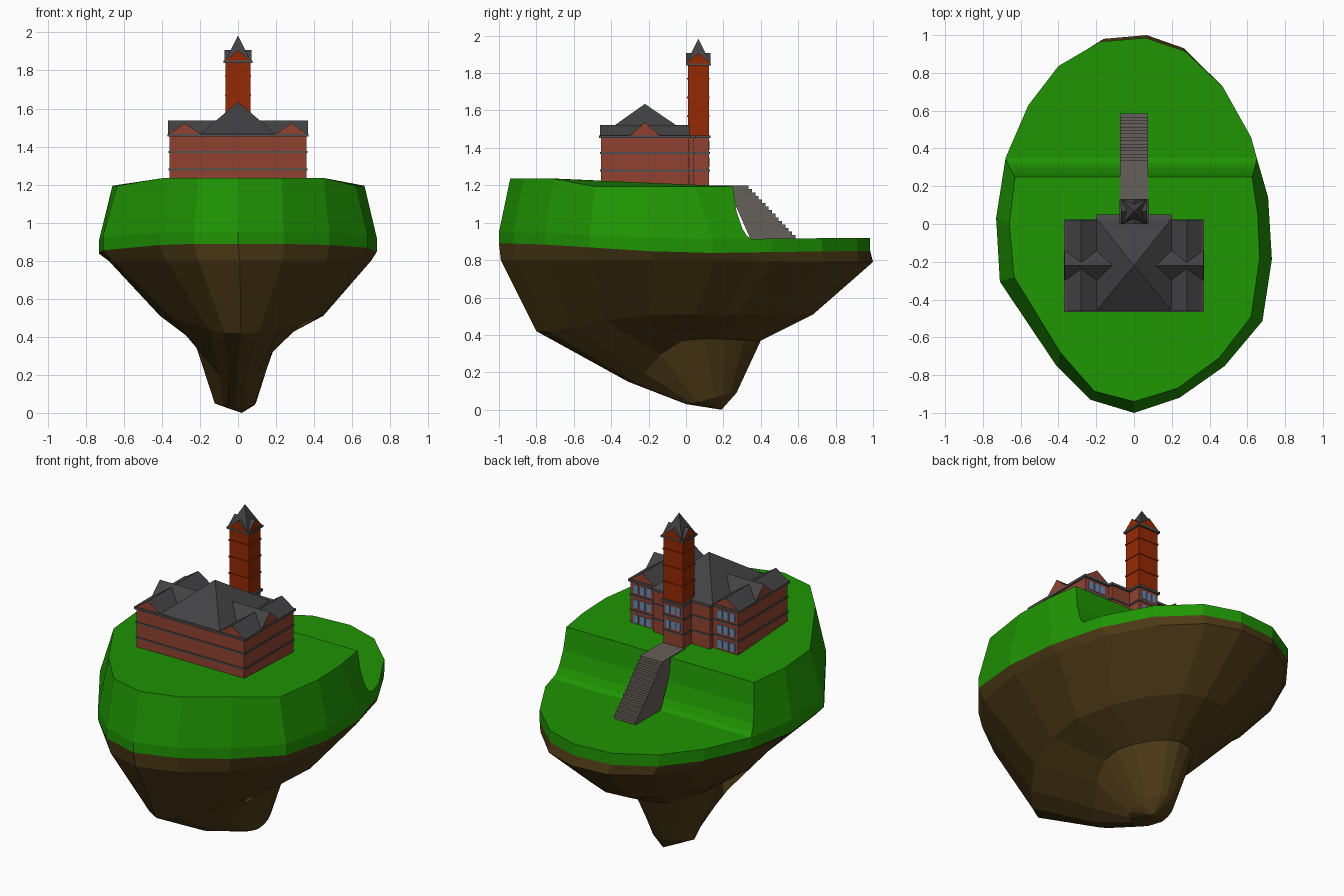
import bpy, bmesh
from mathutils import Vector

if "Cube" in bpy.data.objects:
    bpy.data.objects.remove(bpy.data.objects["Cube"])


def mat(name, c):
    m = bpy.data.materials.new(name)
    m.diffuse_color = (*c, 1)
    m.use_nodes = True
    m.node_tree.nodes["Principled BSDF"].inputs["Base Color"].default_value = m.diffuse_color
    return m


GRASS = mat("grass", (0.014, 0.3, 0.001))
ROCK = mat("rock", (0.075, 0.043, 0.008))
BRICK = mat("brick", (0.28, 0.055, 0.03))
RED = mat("tower_brick", (0.3, 0.022, 0.001))
ROOF = mat("slate", (0.055, 0.055, 0.058))
TRIM = mat("trim", (0.08, 0.08, 0.08))
STONE = mat("stone", (0.13, 0.115, 0.1))
GLASS = mat("glass", (0.12, 0.27, 0.5))


def finish(name, bm, *mats):
    bmesh.ops.recalc_face_normals(bm, faces=bm.faces)
    me = bpy.data.meshes.new(name)
    bm.to_mesh(me)
    bm.free()
    for m in mats:
        me.materials.append(m)
    ob = bpy.data.objects.new(name, me)
    bpy.context.collection.objects.link(ob)
    return ob


def add_box(bm, x0, x1, y0, y1, z0, z1):
    for v in bmesh.ops.create_cube(bm, size=1)["verts"]:
        v.co = Vector((x0 + (v.co.x + .5) * (x1 - x0), y0 + (v.co.y + .5) * (y1 - y0),
                       z0 + (v.co.z + .5) * (z1 - z0)))


def boxes(name, m, specs):
    bm = bmesh.new()
    for s in specs:
        add_box(bm, *s)
    return finish(name, bm, m)


def gable(name, cx, cy, half_w, half_len, z0, z1, along_x, end_mat):
    """Gable roof prism with brick end triangles."""
    bm = bmesh.new()
    ends = []
    for s in (-half_len, half_len):
        pts = [(-half_w, z0), (half_w, z0), (0, z1)]
        ends.append([bm.verts.new((cx + s, cy + w, z) if along_x else (cx + w, cy + s, z))
                     for w, z in pts])
    for e in ends:
        bm.faces.new(e).material_index = 1
    for i in range(3):
        j = (i + 1) % 3
        bm.faces.new((ends[0][i], ends[0][j], ends[1][j], ends[1][i]))
    return finish(name, bm, ROOF, end_mat)


def pyramid(name, x0, x1, y0, y1, z0, apex):
    bm = bmesh.new()
    b = [bm.verts.new(p) for p in ((x0, y0, z0), (x1, y0, z0), (x1, y1, z0), (x0, y1, z0))]
    t = bm.verts.new(apex)
    bm.faces.new(b)
    for i in range(4):
        bm.faces.new((b[i], b[(i + 1) % 4], t))
    return finish(name, bm, ROOF)


# Island outline, counter-clockwise from the front tip
OUT = [(0, -1), (.24, -.92), (.48, -.75), (.68, -.51), (.73, -.18), (.71, .15), (.65, .36),
       (.62, .47), (.47, .74), (.27, .93), (.06, 1), (-.18, .98), (-.4, .85), (-.56, .64),
       (-.68, .36), (-.73, .04), (-.71, -.3), (-.41, -.75), (-.23, -.93)]
N = len(OUT)


def ring(bm, xl, xr, yf, yb, zf, zm, zb, pinch=0):
    """Outline fitted to a box, height blended front / middle / back, front pinched to a keel."""
    vs = []
    for x, y in OUT:
        t = min(1, abs(y) * 1.2)
        if pinch:
            t *= t
        z = zm + ((zf if y < 0 else zb) - zm) * t
        px = (xl + (x + .73) / 1.46 * (xr - xl)) * (1 - pinch * max(0, -y))
        vs.append(bm.verts.new((px, yf + (y + 1) / 2 * (yb - yf), z)))
    return vs


def loft(bm, a, b):
    for i in range(N):
        j = (i + 1) % N
        bm.faces.new((a[i], a[j], b[j], b[i]))


# Grass: rim, raised plateau, hill slope and low back terrace
bm = bmesh.new()
rim = ring(bm, -.73, .73, -1, .985, .95, .91, .918)
low = ring(bm, -.73, .73, -1, .985, .888, .836, .848)
loft(bm, rim, low)
bm.faces.new(low)
bm.faces.new(rim[6:15])
lower = rim[14:] + rim[:7]
UP = [(-.63, .25), (-.66, 0), (-.635, -.28), (-.39, -.68), (-.21, -.885), (0, -.94),
      (.23, -.87), (.45, -.71), (.62, -.49), (.665, -.18), (.655, .05), (.625, .25)]
upper = [bm.verts.new((x, y, 1.235 if y < -.6 else 1.194)) for x, y in UP]
bm.faces.new(upper)
L, R = [upper[0]], [upper[-1]]
for y, z, t in ((.27, 1.06, .3), (.3, .97, .6), (.325, .93, .8)):
    L.append(bm.verts.new((-.63 - .05 * t, y, z)))
    R.append(bm.verts.new((.625 + .025 * t, y, z)))
L.append(lower[0])
R.append(lower[-1])
for i in range(len(L) - 1):
    bm.faces.new((L[i], R[i], R[i + 1], L[i + 1]))
# Plateau side walls, ending against the hill slope
bm.faces.new([upper[1], upper[0]] + L[1:] + [lower[1]])
for i in range(1, 10):
    bm.faces.new((upper[i], lower[i], lower[i + 1], upper[i + 1]))
bm.faces.new([upper[10], upper[11]] + R[1:] + [lower[10]])
finish("grass_plateau", bm, GRASS)

# Rock underside: tapering, slanted rings down to a point
bm = bmesh.new()
specs = [(-.73, .73, -1, .985, .888, .836, .848),
         (-.68, .70, -.99, 1, .80, .80, .79),
         (-.41, .46, -.8, .68, .42, .51, .51, .4),
         (-.23, .21, -.31, .4, .15, .38, .37, .4),
         (-.125, .095, 0, .27, .03, .06, .09)]
rings = [ring(bm, *s) for s in specs]
bm.faces.new(rings[0])
for a, b in zip(rings, rings[1:]):
    loft(bm, a, b)
tip = bm.verts.new((.02, .19, 0))
for i in range(N):
    bm.faces.new((rings[-1][i], rings[-1][(i + 1) % N], tip))
finish("rock_underside", bm, ROCK)

# Main hall walls: hall, projecting centre bay, tower base
TX, TY0, TY1 = .065, .01, .122
foot = [(-.36, .36, -.455, .015), (-.19, .19, -.1, .04), (-TX, TX, TY0, TY1)]
boxes("hall_walls", BRICK, [(*f, 1.18, 1.46) for f in foot])


def bands(name, feet, levels, out, h, m=TRIM):
    boxes(name, m, [(a - out, b + out, c - out, d + out, z, z + h)
                    for z in levels for a, b, c, d in feet])


bands("hall_bands", foot, (1.275, 1.367), .005, .01)
bands("hall_cornice", foot, (1.453,), .01, .014)

# Hall roof: central pyramid, two wing gables, one cross gable each side
pyramid("centre_roof", -.2, .2, -.46, .03, 1.465, (0, -.22, 1.635))
for s, side in ((-1, "left"), (1, "right")):
    gable(side + "_wing_roof", s * .28, -.22, .085, .24, 1.465, 1.522, False, BRICK)
    gable(side + "_cross_roof", s * .235, -.22, .08, .133, 1.465, 1.537, True, BRICK)

# Tower with gabled crown and spire
tower = [(-TX, TX, TY0, TY1)]
cy = (TY0 + TY1) / 2
boxes("tower_shaft", RED, [(*tower[0], 1.46, 1.85)])
bands("tower_bands", tower, (1.565, 1.665, 1.765), .004, .009, RED)
bands("tower_cornice", tower, (1.84,), .011, .012)
gable("tower_gable_y", 0, cy, .066, .066, 1.851, 1.907, False, RED)
gable("tower_gable_x", 0, cy, .066, .07, 1.851, 1.907, True, RED)
pyramid("tower_spire", -.066, .066, cy - .066, cy + .066, 1.851, (0, cy, 1.983))

# Windows on the back: three floors on each wing and the tower base
panes = []
for z in (1.208, 1.298, 1.388):
    for cx, y, pitch in ((-.28, .015, .042), (.28, .015, .042), (0, TY1, .036)):
        if cx == 0 and z < 1.25:
            continue
        for k in (-1, 0, 1):
            x = cx + k * pitch
            panes.append((x - pitch * .36, x + pitch * .36, y - .004, y + .003, z, z + .05))
boxes("window_panes", GLASS, panes)

# Landing and staircase: stepped side profile extruded across
steps, y0, y1, z0, z1 = 15, .335, .585, .915, 1.2
prof = [(y1, .9), (.35, .9), (.24, 1.15), (.11, 1.15), (.11, z1)]
for i in range(steps):
    y = y0 + (y1 - y0) * i / (steps - 1)
    z = z1 - (z1 - z0) * i / steps
    prof += [(y, z), (y, z - (z1 - z0) / steps)]
bm = bmesh.new()
f = bm.faces.new([bm.verts.new((-.073, y, z)) for y, z in prof])
new = bmesh.ops.extrude_face_region(bm, geom=[f])["geom"]
bmesh.ops.translate(bm, vec=(.146, 0, 0), verts=[v for v in new if isinstance(v, bmesh.types.BMVert)])
finish("staircase", bm, STONE)
